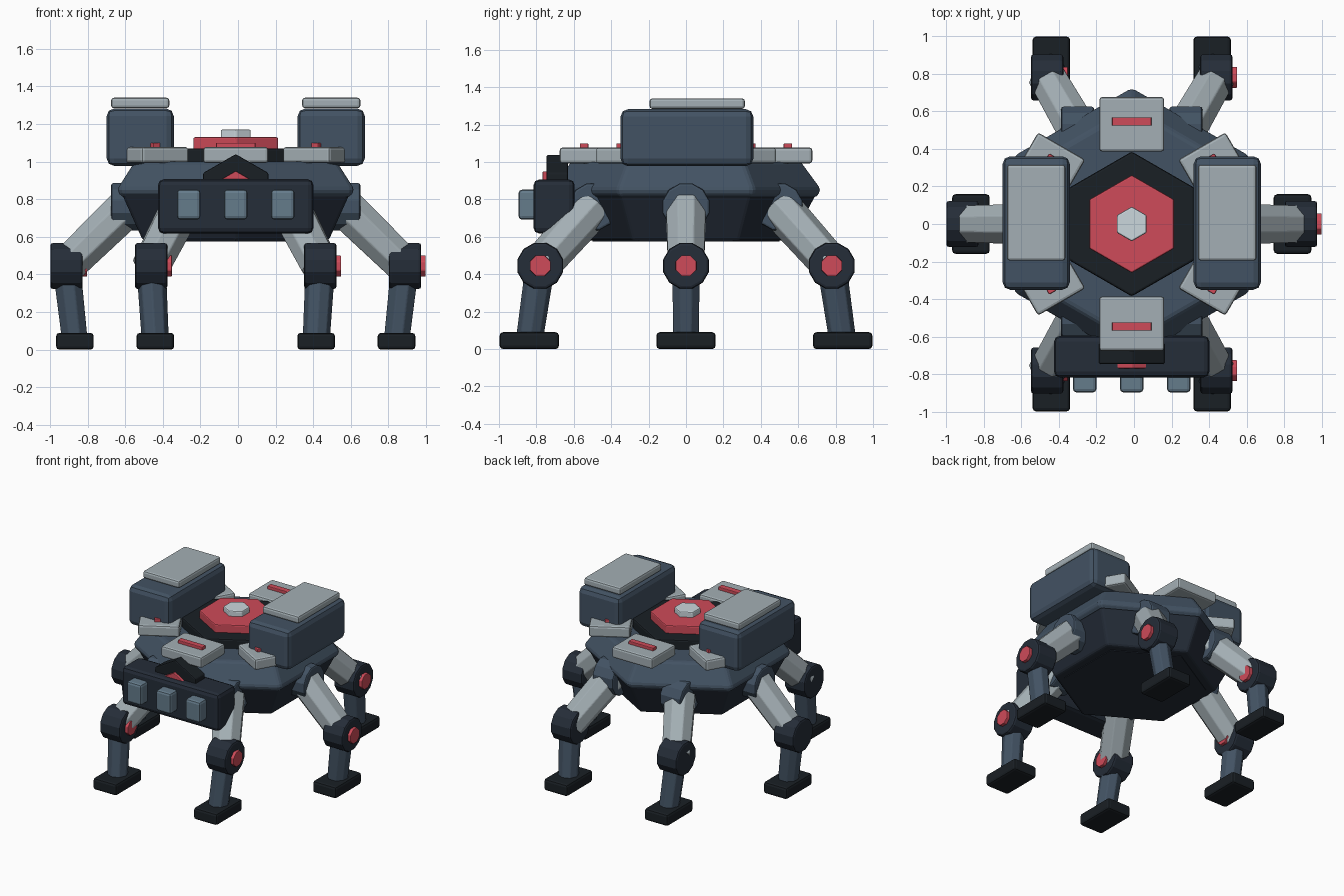
import bpy, bmesh, math
from mathutils import Matrix, Vector

if "Cube" in bpy.data.objects:
    bpy.data.objects.remove(bpy.data.objects["Cube"])

CX = -0.012  # knee caps all face +x, so the symmetric body sits slightly left


def material(name, rgb):
    m = bpy.data.materials.new(name)
    m.diffuse_color = (*rgb, 1)
    m.use_nodes = True
    m.node_tree.nodes["Principled BSDF"].inputs["Base Color"].default_value = m.diffuse_color
    return m


NAVY = material("navy", (0.055, 0.085, 0.125))
DARK_NAVY = material("dark_navy", (0.018, 0.026, 0.04))
BLACK = material("black", (0.010, 0.014, 0.018))
LIGHT = material("light_grey", (0.37, 0.43, 0.46))
RED = material("red", (0.62, 0.07, 0.10))
GLASS = material("glass", (0.13, 0.20, 0.26))
WHITE = material("white", (0.60, 0.68, 0.72))


def finish(name, bm, mat, matrix, bevel):
    bmesh.ops.recalc_face_normals(bm, faces=bm.faces)
    mesh = bpy.data.meshes.new(name)
    bm.to_mesh(mesh)
    bm.free()
    mesh.materials.append(mat)
    ob = bpy.data.objects.new(name, mesh)
    bpy.context.collection.objects.link(ob)
    ob.matrix_world = Matrix.Translation((CX, 0, 0)) @ matrix
    if bevel:
        b = ob.modifiers.new("bevel", 'BEVEL')
        b.width = bevel
        b.segments = 2
        b.limit_method = 'ANGLE'
        b.angle_limit = math.radians(35)
    return ob


def box(name, center, size, mat, bevel=0.015, turn=0.0):
    bm = bmesh.new()
    bmesh.ops.create_cube(bm, size=1)
    bmesh.ops.scale(bm, vec=size, verts=bm.verts)
    return finish(name, bm, mat, Matrix.Rotation(turn, 4, 'Z') @ Matrix.Translation(center), bevel)


def prism(name, sides, profile, mat, matrix=Matrix(), bevel=0.0, phase=math.pi / 2):
    """Stack of polygon rings along local z; profile holds (radius, height)."""
    bm = bmesh.new()
    rings = []
    for r, h in profile:
        rings.append([bm.verts.new((r * math.cos(phase + math.tau * i / sides),
                                    r * math.sin(phase + math.tau * i / sides), h))
                      for i in range(sides)])
    for a, b in zip(rings, rings[1:]):
        for i in range(sides):
            j = (i + 1) % sides
            bm.faces.new((a[i], a[j], b[j], b[i]))
    bm.faces.new(rings[0])
    bm.faces.new(rings[-1])
    return finish(name, bm, mat, matrix, bevel)


def x_disc(name, sides, center, radius, width, mat, bevel=0.0):
    m = Matrix.Translation(center) @ Matrix.Rotation(math.pi / 2, 4, 'Y')
    return prism(name, sides, [(radius, -width / 2), (radius, width / 2)], mat, m, bevel, math.pi / sides)


def strut(name, a, b, r1, r2, mat, sides=8):
    d = b - a
    m = Matrix.Translation(a) @ d.to_track_quat('Z', 'Y').to_matrix().to_4x4()
    return prism(name, sides, [(r1, 0), (r2, d.length)], mat, m, 0.006, math.pi / sides)


# Hexagonal hull
prism("lower_hull", 6, [(0.57, 0.58), (0.70, 0.83)], DARK_NAVY, bevel=0.015)
prism("upper_hull", 6, [(0.70, 0.81), (0.73, 0.85), (0.62, 1.0)], NAVY, bevel=0.02)
prism("belly_plate", 6, [(0.50, 0.575), (0.50, 0.60)], DARK_NAVY)

# Stacked hexagonal core on top
prism("core_base", 6, [(0.385, 0.97), (0.385, 1.07)], BLACK, bevel=0.012)
prism("core_disc", 6, [(0.26, 1.05), (0.26, 1.13)], RED, bevel=0.008)
prism("core_knob", 6, [(0.092, 1.12), (0.092, 1.17)], WHITE, bevel=0.008)

# Armour plates at the six hull corners
for k in range(6):
    a = k * math.pi / 3
    box(f"deck_plate_{k}", (0, 0.53, 1.035), (0.345, 0.29, 0.085), LIGHT, 0.015, a)
    box(f"deck_stripe_{k}", (0, 0.545, 1.08), (0.21, 0.045, 0.04), RED, 0.005, a)

# Side pods
for side, s in (("left", -1), ("right", 1)):
    box(f"{side}_pod", (0.508 * s, 0.005, 1.13), (0.357, 0.71, 0.305), NAVY, 0.04)
    box(f"{side}_pod_lid", (0.508 * s, 0.06, 1.312), (0.31, 0.51, 0.056), LIGHT, 0.015)

# Sensor head
box("head", (0, -0.705, 0.762), (0.826, 0.22, 0.289), DARK_NAVY, 0.03)
for i, x in enumerate((-0.25, 0, 0.25)):
    box(f"head_lens_{i}", (x, -0.845, 0.772), (0.125, 0.10, 0.16), GLASS, 0.018)
crest = Matrix.Translation((0, 0, 0.84)) @ Matrix.Rotation(math.pi / 2, 4, 'X')
prism("head_crest", 6, [(0.20, 0.63), (0.20, 0.745)], BLACK, crest, 0.008)
prism("head_crest_badge", 6, [(0.11, 0.73), (0.11, 0.767)], RED, crest, 0.004)

# Six legs around the hull
for k in range(6):
    c, s = math.cos(k * math.pi / 3), math.sin(k * math.pi / 3)
    hip = Vector((0.575 * c, 0.575 * s, 0.76))
    knee = Vector((0.9 * c, 0.9 * s, 0.445))
    foot = Vector((0.95 * knee.x, 1.075 * knee.y, 0.045))
    x_disc(f"hip_{k}", 12, hip, 0.13, 0.175, NAVY, 0.012)
    strut(f"upper_leg_{k}", hip, knee, 0.115, 0.105, LIGHT)
    x_disc(f"knee_{k}", 12, knee, 0.127, 0.172, BLACK if s > 2 else DARK_NAVY, 0.015)
    x_disc(f"knee_cap_{k}", 8, knee + Vector((0.09, 0, 0)), 0.06, 0.04, RED, 0.004)
    strut(f"lower_leg_{k}", knee, foot, 0.08, 0.073, NAVY)
    box(f"foot_{k}", foot, (0.2, 0.317, 0.09), BLACK, 0.018)
